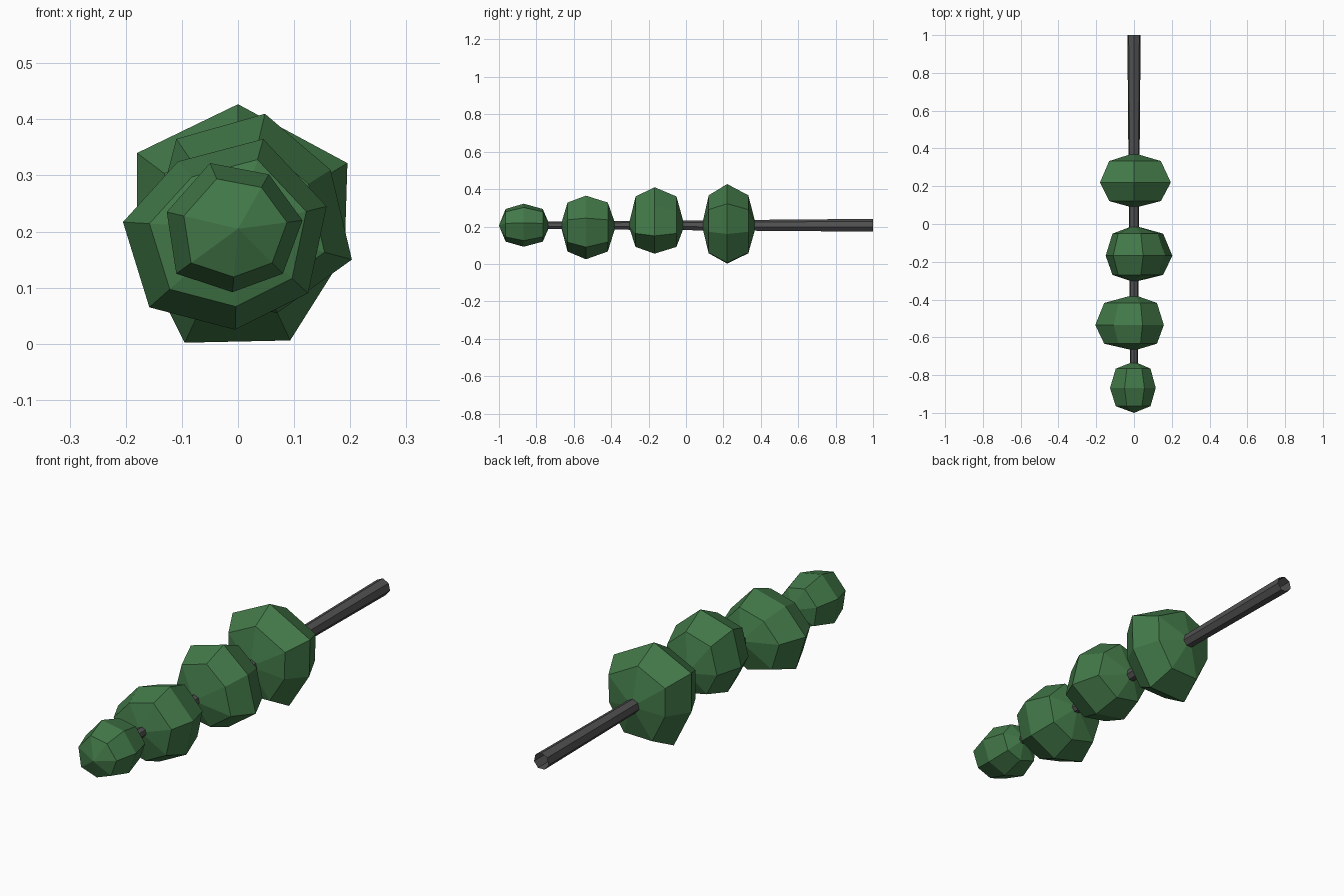
import bpy, bmesh, math

if "Cube" in bpy.data.objects:
    bpy.data.objects.remove(bpy.data.objects["Cube"])

AXIS_Z = 0.205  # height of the branch line


def material(name, col):
    m = bpy.data.materials.new(name)
    m.diffuse_color = (*col, 1)
    m.use_nodes = True
    m.node_tree.nodes["Principled BSDF"].inputs["Base Color"].default_value = m.diffuse_color
    return m


green = material("leaf_green", (0.055, 0.19, 0.065))
bark = material("bark_grey", (0.085, 0.083, 0.083))


def lofted(name, rings, mat, front_pole=None, back_pole=None):
    """Bridge rings running along y; optional poles close the ends."""
    bm = bmesh.new()
    loops = [[bm.verts.new(p) for p in r] for r in rings]
    n = len(loops[0])
    for a, b in zip(loops, loops[1:]):
        for i in range(n):
            j = (i + 1) % n
            bm.faces.new((a[i], a[j], b[j], b[i]))
    for loop, pole in ((loops[0], front_pole), (loops[-1], back_pole)):
        if pole:
            p = bm.verts.new(pole)
            for i in range(n):
                bm.faces.new((loop[i], loop[(i + 1) % n], p))
    bmesh.ops.recalc_face_normals(bm, faces=bm.faces)
    me = bpy.data.meshes.new(name)
    bm.to_mesh(me)
    bm.free()
    me.materials.append(mat)
    ob = bpy.data.objects.new(name, me)
    bpy.context.collection.objects.link(ob)
    return ob


def clump(name, y0, ymid, y1, equator, k):
    """Seven-sided lumpy ball: pole, ring, equator, ring, pole."""
    def ring(y, s):
        return [(x * s, y, AXIS_Z + (z - AXIS_Z) * s) for x, z in equator]
    yf = ymid + (y0 - ymid) * 0.73
    yb = ymid + (y1 - ymid) * 0.73
    lofted(name, [ring(yf, k), ring(ymid, 1), ring(yb, k)], green,
           (0, y0, AXIS_Z), (0, y1, AXIS_Z))


# Leaf clumps, back to front; equator outlines as (x, z)
clump("leaf_clump_back", 0.085, 0.22, 0.375,
      [(0, .427), (-.18, .34), (-.18, .17), (-.095, .002),
       (.093, .006), (.19, .16), (.195, .322)], 0.73)
clump("leaf_clump_middle_back", -0.307, -0.168, -0.008,
      [(.048, .41), (-.11, .365), (-.15, .21), (-.085, .085),
       (.07, .055), (.203, .15), (.165, .31)], 0.76)
clump("leaf_clump_middle_front", -0.67, -0.535, -0.375,
      [(.045, .365), (-.107, .325), (-.205, .217), (-.158, .065),
       (-.005, .025), (.125, .09), (.158, .245)], 0.77)
clump("leaf_clump_tip", -1.0, -0.868, -0.728,
      [(-.05, .322), (.055, .302), (.115, .22), (.08, .125),
       (-.01, .092), (-.11, .125), (-.127, .235)], 0.76)

# Tapered branch with open ends
branch_rings = []
for y, r in ((-0.85, 0.02), (1.0, 0.036)):
    branch_rings.append([(r * math.cos(i * math.tau / 7 + math.pi / 2), y,
                          AXIS_Z + r * math.sin(i * math.tau / 7 + math.pi / 2))
                         for i in range(7)])
lofted("branch", branch_rings, bark)
